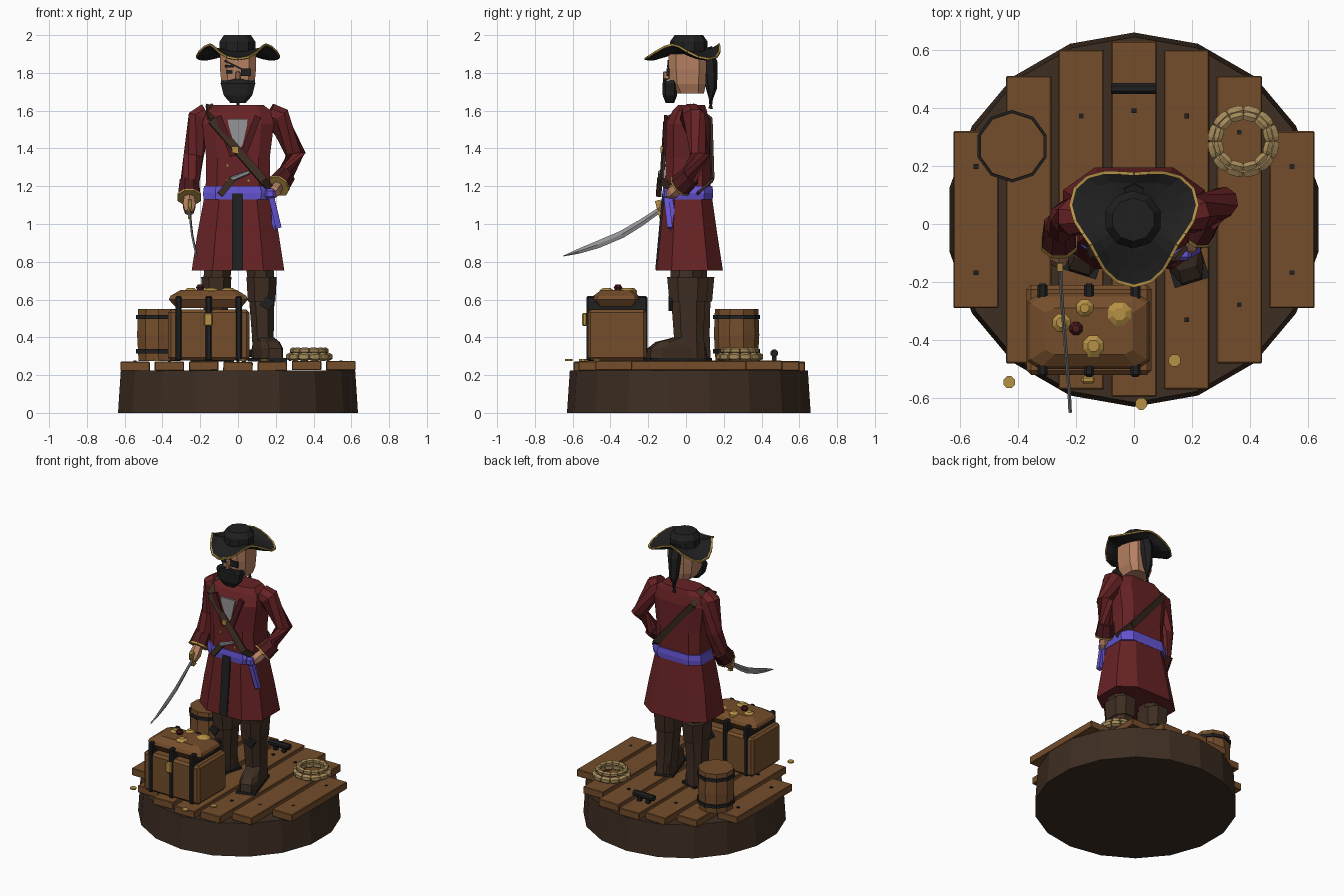
import bpy, bmesh, math, random
from mathutils import Vector, Matrix

random.seed(3)
COLOURS = {
    "dark_brown": (0.048, 0.027, 0.016), "wood": (0.175, 0.075, 0.024),
    "coat_red": (0.135, 0.016, 0.018), "black": (0.014, 0.014, 0.015),
    "skin": (0.46, 0.215, 0.12), "gold": (0.47, 0.29, 0.06),
    "purple": (0.13, 0.09, 0.65), "steel": (0.30, 0.30, 0.31),
    "rope_tan": (0.37, 0.25, 0.10), "cuff_red": (0.07, 0.010, 0.012),
}
MATS = {}
for key, col in COLOURS.items():
    MATS[key] = bpy.data.materials.new(key)
    MATS[key].diffuse_color = (*col, 1)


def finish(name, bm, mat):
    bmesh.ops.recalc_face_normals(bm, faces=bm.faces)
    me = bpy.data.meshes.new(name)
    bm.to_mesh(me)
    bm.free()
    me.materials.append(MATS[mat])
    ob = bpy.data.objects.new(name, me)
    bpy.context.collection.objects.link(ob)
    return ob


def skin_rings(name, rings, mat):
    """Join rings of points into a closed tube."""
    bm = bmesh.new()
    vs = [[bm.verts.new(p) for p in r] for r in rings]
    n = len(vs[0])
    for a, b in zip(vs, vs[1:]):
        for i in range(n):
            bm.faces.new((a[i], a[(i + 1) % n], b[(i + 1) % n], b[i]))
    bm.faces.new(vs[0])
    bm.faces.new(vs[-1])
    return finish(name, bm, mat)


def loft(name, secs, mat, a=0.41):
    """Eight-sided stack; each section is (z, cx, cy, rx, ry)."""
    oct8 = [(a, 1), (-a, 1), (-1, a), (-1, -a), (-a, -1), (a, -1), (1, -a), (1, a)]
    return skin_rings(name, [[(cx + rx * u, cy + ry * v, z) for u, v in oct8]
                             for z, cx, cy, rx, ry in secs], mat)


def tube(name, pts, radii, mat, n=8):
    """Tapered tube through points."""
    pts = [Vector(p) for p in pts]
    rings = []
    for i, p in enumerate(pts):
        d = pts[min(i + 1, len(pts) - 1)] - pts[max(i - 1, 0)]
        m = d.to_track_quat('Z', 'Y').to_matrix()
        rings.append([p + m @ Vector((math.cos(t), math.sin(t), 0)) * radii[i]
                      for t in (math.tau * (k + 0.5) / n for k in range(n))])
    return skin_rings(name, rings, mat)


def box(name, loc, size, mat, rot=None, bevel=0):
    bm = bmesh.new()
    bmesh.ops.create_cube(bm, size=1)
    bmesh.ops.scale(bm, vec=size, verts=bm.verts)
    if bevel:
        bmesh.ops.bevel(bm, geom=bm.edges[:], offset=bevel, segments=1, affect='EDGES')
    m = Matrix.Translation(loc) @ (rot.to_4x4() if rot else Matrix())
    bmesh.ops.transform(bm, matrix=m, verts=bm.verts)
    return finish(name, bm, mat)


def strip(name, p, q, width, thick, mat, normal=(0, -1, 0)):
    """Flat bar from p to q facing the given normal."""
    p, q = Vector(p), Vector(q)
    d = (q - p).normalized()
    w = d.cross(Vector(normal)).normalized()
    rot = Matrix((w, w.cross(d), d)).transposed().inverted().transposed()
    return box(name, (p + q) / 2, (width, thick, (q - p).length), mat, rot)


def disc(name, loc, r1, r2, h, mat, n):
    """Upright tapered cylinder standing at loc."""
    rings = [[(loc[0] + r * math.cos(t), loc[1] + r * math.sin(t), loc[2] + z)
              for t in (math.tau * (k + 0.5) / n for k in range(n))]
             for r, z in ((r1, 0), (r2, h))]
    return skin_rings(name, rings, mat)


# --- Base, planks and nails
disc("base", (0, 0.015, 0), 0.645, 0.63, 0.225, "dark_brown", 18)
for i, (top, bot) in enumerate([(0.32, -0.29), (0.51, -0.48), (0.6, -0.57), (0.63, -0.595),
                                (0.6, -0.57), (0.51, -0.48), (0.32, -0.29)]):
    x = (i - 3) * 0.1815
    box("plank", (x, (top + bot) / 2, 0.248 + random.uniform(-.003, .003)),
        (0.156, top - bot, 0.05), "wood",
        Matrix.Rotation(random.uniform(-.02, .02), 3, 'Y'), 0.004)
    for y in (top * 0.62, bot * 0.58):
        box("nail", (x, y, 0.274), (0.016, 0.016, 0.008), "black")

# --- Chest with iron bands, lid and treasure
box("chest_body", (-0.155, -0.365, 0.412), (0.43, 0.31, 0.27), "wood", bevel=0.015)
loft("chest_lid", [(0.555, -0.155, -0.37, 0.17, 0.10), (0.60, -0.157, -0.37, 0.21, 0.13),
                   (0.62, -0.157, -0.37, 0.20, 0.12), (0.65, -0.155, -0.37, 0.15, 0.08)], "wood", 0.8)
for x in (-0.315, -0.155, 0.005):
    box("chest_band", (x, -0.366, 0.447), (0.034, 0.322, 0.345), "black", bevel=0.008)
box("chest_lock", (-0.158, -0.537, 0.495), (0.045, 0.025, 0.07), "gold", bevel=0.006)
for x, y, r in [(-0.25, -0.34, 0.033), (-0.17, -0.29, 0.03), (-0.05, -0.31, 0.042), (-0.14, -0.42, 0.038)]:
    loft("treasure", [(0.615, x, y, r, r), (0.648, x, y, r, r), (0.662, x, y, r * .5, r * .5)], "gold")
loft("ruby", [(0.64, -0.2, -0.36, 0.012, 0.012), (0.665, -0.2, -0.36, 0.023, 0.023),
              (0.68, -0.2, -0.36, 0.012, 0.012)], "cuff_red")
for x, y in [(0.14, -0.47), (-0.43, -0.545), (0.025, -0.62)]:
    disc("loose_coin", (x, y, 0.276), 0.022, 0.022, 0.008, "gold", 8)

# --- Barrel
bx, by = -0.42, 0.268
disc("barrel_lower", (bx, by, 0.275), 0.112, 0.12, 0.137, "wood", 10)
disc("barrel_upper", (bx, by, 0.412), 0.12, 0.115, 0.138, "wood", 10)
for z in (0.315, 0.497):
    disc("barrel_hoop", (bx, by, z), 0.125, 0.125, 0.022, "black", 10)

# --- Rope coil, two layers of bulging segments
for z, R, r in ((0.297, 0.108, 0.022), (0.33, 0.09, 0.017)):
    for k in range(12):
        a, b = (math.tau * (k + s) / 12 for s in (0, 1))
        p, q = (Vector((0.377 + R * math.cos(t), 0.285 + R * math.sin(t), z)) for t in (a, b))
        tube("rope_segment", [p, p.lerp(q, .25), p.lerp(q, .75), q], [r * .75, r, r, r * .75], "rope_tan", 6)

# --- Deck cleat
for x in (-0.035, 0.03):
    box("cleat_post", (x, 0.467, 0.29), (0.025, 0.025, 0.04), "black")
tube("cleat_bar", [(-0.08, 0.467, 0.315), (0.075, 0.467, 0.315)], [0.021, 0.021], "black")

# --- Legs and boots
for s, lx, ly in ((1, 0.125, 0.0), (-1, -0.115, 0.03)):
    loft("trouser_leg", [(0.68, lx, ly, 0.07, 0.08), (0.85, lx * .85, ly, 0.075, 0.085)], "dark_brown")
    loft("boot_shaft", [(0.29, lx + s * .01, ly + .02, 0.055, 0.08), (0.42, lx + s * .006, ly + .015, 0.058, 0.08),
                        (0.62, lx, ly + .01, 0.068, 0.09)], "dark_brown", 0.5)
    loft("boot_cuff", [(0.59, lx, ly + .01, 0.073, 0.098), (0.72, lx, ly + .01, 0.08, 0.11)], "dark_brown", 0.5)
    box("boot_patch", (lx + s * .03, ly - .082, 0.58), (0.055, 0.02, 0.06), "black", Matrix.Rotation(.6, 3, 'Y'))
    turn = Matrix.Rotation(s * 0.3, 3, 'Z')
    foot = loft("boot_foot", [(0.285, 0, -0.07, 0.06, 0.15), (0.34, 0, -0.07, 0.06, 0.145),
                              (0.375, 0, -0.05, 0.052, 0.12), (0.40, 0, 0.0, 0.045, 0.07)], "dark_brown", 0.6)
    sole = box("boot_sole", (0, -0.07, 0.281), (0.125, 0.305, 0.018), "black")
    for part in (foot, sole):
        part.data.transform(Matrix.Translation((lx + s * .01, ly + .01, 0)) @ turn.to_4x4())

# --- Coat
loft("coat_skirt", [(0.755, 0, 0.02, 0.245, 0.175), (0.95, 0, 0.015, 0.215, 0.15),
                    (1.16, 0, 0.01, 0.175, 0.125)], "coat_red", 0.55)
loft("coat_torso", [(1.15, 0, 0.01, 0.172, 0.122), (1.35, 0, 0.01, 0.168, 0.118), (1.53, 0, 0.01, 0.19, 0.115),
                    (1.60, 0.003, 0.02, 0.17, 0.09), (1.63, 0.005, 0.03, 0.13, 0.07)], "coat_red", 0.65)
strip("coat_opening", (-0.003, -0.157, 0.755), (-0.003, -0.12, 1.16), 0.06, 0.012, "black")
loft("sash", [(1.13, 0, 0.01, 0.183, 0.131), (1.165, 0.003, 0.01, 0.188, 0.134),
              (1.2, 0, 0.01, 0.18, 0.13)], "purple", 0.65)
box("sash_knot", (0.17, -0.1, 1.16), (0.055, 0.05, 0.055), "purple", bevel=0.012)
strip("sash_tail", (0.175, -0.105, 1.15), (0.215, -0.085, 0.98), 0.028, 0.03, "purple", (-1, 0, 0))
strip("sash_tail", (0.18, -0.09, 1.15), (0.19, -0.06, 0.95), 0.035, 0.018, "purple", (-1, 0, 0))

# Shirt opening, tapered to a point, with lapels and buttons
skin_rings("shirt", [[(-.06, y, 1.555), (.055, y, 1.555), (.025, y, 1.42), (0, y, 1.38), (-.02, y, 1.42)]
                     for y in (-0.10, -0.112)], "steel")
for s in (-1, 1):
    strip("lapel", (s * 0.105, -0.108, 1.57), (s * 0.025, -0.113, 1.36), 0.035, 0.018, "cuff_red")
    for z in (1.23, 1.31):
        box("coat_button", (s * 0.055, -0.112, z), (0.016, 0.014, 0.016), "gold")

# Baldric round the chest and back
for path in ([(-.15, .03, 1.625), (-.14, -.108, 1.55), (.135, -.128, 1.23), (.195, -.05, 1.16)],
             [(-.15, .03, 1.625), (-.14, .128, 1.55), (.135, .138, 1.23), (.195, .06, 1.16)]):
    for p, q in zip(path, path[1:]):
        strip("baldric", p, q, 0.042, 0.014, "dark_brown", (0.3, -1, 0.1))
box("baldric_buckle", (-0.015, -0.127, 1.393), (0.034, 0.014, 0.034), "gold")

# --- Belt pistol
strip("pistol_grip", (-0.095, -0.145, 1.155), (-0.03, -0.138, 1.235), 0.035, 0.028, "dark_brown")
tube("pistol_barrel", [(-0.04, -0.138, 1.235), (0.06, -0.138, 1.275)], [0.014, 0.011], "steel", 6)

# --- Arms: sleeve, cuff with gold trim, hand
arms = [[(-.165, .025, 1.59), (-.2, .025, 1.57), (-.235, .025, 1.36), (-.258, -.02, 1.2)],
        [(.165, .03, 1.59), (.205, .035, 1.57), (.305, .075, 1.37), (.24, .01, 1.24)]]
hands = [(-.258, -.115, 1.085), (.185, -.075, 1.165)]
for pts, hand in zip(arms, hands):
    tube("sleeve", pts, [0.055, 0.068, 0.055, 0.05], "coat_red")
    w, h = Vector(pts[3]), Vector(hand)
    tube("sleeve_cuff", [w.lerp(h, -.2), w.lerp(h, .5)], [0.055, 0.064], "cuff_red")
    tube("cuff_trim", [w.lerp(h, .46), w.lerp(h, .54)], [0.067, 0.067], "gold")
    tube("hand", [w.lerp(h, .5), w.lerp(h, .9), w.lerp(h, 1.2)], [0.03, 0.038, 0.026], "skin", 6)

# --- Sword
tube("sword_grip", [(-0.257, -0.08, 1.12), (-0.255, -0.15, 1.075)], [0.013, 0.013], "gold", 6)
strip("sword_guard", (-0.255, -0.15, 1.125), (-0.255, -0.125, 1.03), 0.03, 0.02, "gold", (-1, 0, 0))
blade = [(-.254, -.145, 1.07, .015), (-.25, -.24, 1.005, .019), (-.243, -.34, .945, .021),
         (-.232, -.47, .89, .021), (-.224, -.57, .855, .014), (-.22, -.65, .83, .002)]
skin_rings("sword_blade", [[(x - .006, y, z), (x, y - h * .5, z + h * .8), (x + .006, y, z),
                            (x, y + h * .5, z - h * .8)] for x, y, z, h in blade], "steel")

# --- Head and face
loft("head", [(1.69, 0, 0.02, 0.07, 0.075), (1.74, 0, 0.01, 0.088, 0.095), (1.82, 0, 0.008, 0.095, 0.1),
              (1.90, 0, 0.008, 0.095, 0.1)], "skin", 0.6)
loft("beard", [(1.64, 0, -0.085, 0.04, 0.022), (1.68, 0, -0.085, 0.075, 0.038),
               (1.745, 0, -0.085, 0.092, 0.04), (1.76, 0, -0.085, 0.088, 0.03)], "black", 0.6)
box("nose", (0, -0.105, 1.785), (0.025, 0.035, 0.045), "skin", bevel=0.006)
for s in (-1, 1):
    box("moustache", (s * .03, -0.112, 1.757), (0.055, 0.02, 0.018), "black", Matrix.Rotation(s * .25, 3, 'Y'))
box("eye", (-0.045, -0.093, 1.805), (0.034, 0.009, 0.022), "black")
box("eyebrow", (-0.045, -0.095, 1.835), (0.045, 0.012, 0.012), "black")
box("eye_patch", (0.04, -0.095, 1.803), (0.05, 0.014, 0.04), "black")
strip("patch_strap", (-0.07, -0.094, 1.865), (0.04, -0.094, 1.81), 0.01, 0.006, "black")

# Ponytail
tube("ponytail", [(0, .1, 1.93), (0, .125, 1.85), (0, .135, 1.72), (0, .13, 1.61)],
     [0.04, 0.042, 0.03, 0.012], "black", 6)

# --- Three-cornered hat: wavy brim, gold edge and crown
def brim_ring(scale, dz):
    out = []
    for k in range(24):
        t = math.tau * k / 24
        c = math.cos(3 * t)
        r = (0.192 + 0.03 * c) * scale
        z = 1.912 - 0.037 * c * (scale ** 2) + dz
        out.append(Vector((1.05 * r * math.sin(t), 0.01 - r * math.cos(t), z)))
    return out


skin_rings("hat_brim", [brim_ring(.45, -.015), brim_ring(.8, -.022), brim_ring(1, -.008),
                        brim_ring(1, .004), brim_ring(.8, -.002), brim_ring(.45, .005)], "black")
edge = brim_ring(1.01, 0)
for k in range(24):
    tube("hat_trim", [edge[k], edge[(k + 1) % 24]], [0.007, 0.007], "gold", 4)
for z, r1, r2, h in ((1.88, 0.1, 0.1, 0.085), (1.965, 0.1, 0.075, 0.035)):
    disc("hat_crown", (-0.003, 0.015, z), r1, r2, h, "black", 10)
